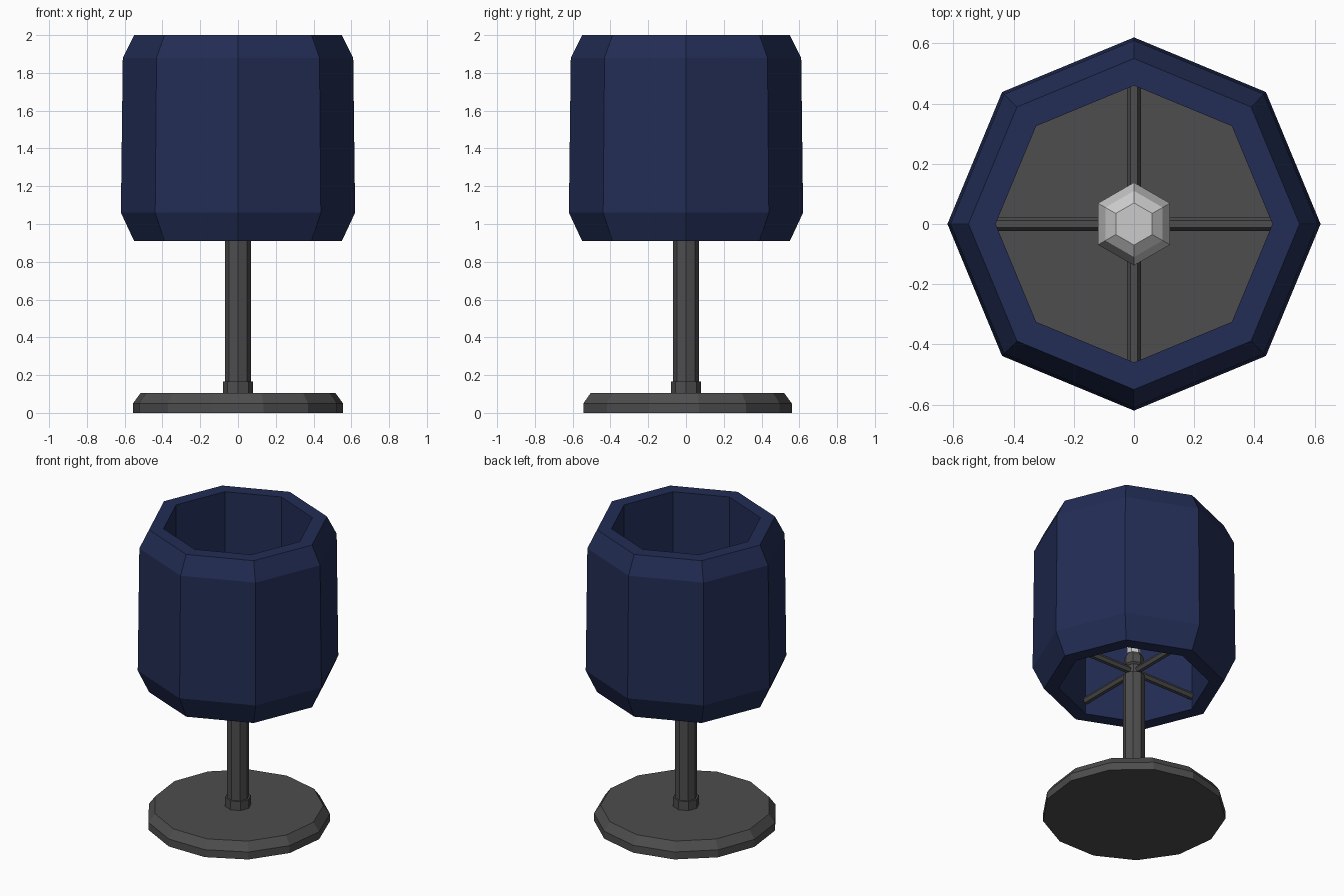
import bpy, bmesh
from math import pi, cos, sin
from mathutils import Matrix

if "Cube" in bpy.data.objects:
    bpy.data.objects.remove(bpy.data.objects["Cube"])


def material(name, rgb):
    m = bpy.data.materials.new(name)
    m.diffuse_color = (*rgb, 1)
    m.use_nodes = True
    m.node_tree.nodes["Principled BSDF"].inputs["Base Color"].default_value = m.diffuse_color
    return m


BLUE = material("navy_fabric", (0.016, 0.026, 0.09))
DARK = material("dark_metal", (0.075, 0.075, 0.075))


def finish(name, bm, mat):
    bmesh.ops.recalc_face_normals(bm, faces=bm.faces)
    me = bpy.data.meshes.new(name)
    bm.to_mesh(me)
    bm.free()
    if mat:
        me.materials.append(mat)
    ob = bpy.data.objects.new(name, me)
    bpy.context.collection.objects.link(ob)
    return ob


def lathe(name, profile, sides, mat=None, phase=pi / 2, closed=False):
    """Spin a (radius, z) profile into a faceted solid; capped, or a closed ring."""
    bm = bmesh.new()
    rings = [[bm.verts.new((r * cos(phase + 2 * pi * i / sides),
                            r * sin(phase + 2 * pi * i / sides), z))
              for i in range(sides)] for r, z in profile]
    pairs = list(zip(rings, rings[1:]))
    if closed:
        pairs.append((rings[-1], rings[0]))
    else:
        bm.faces.new(rings[0])
        bm.faces.new(rings[-1])
    for a, b in pairs:
        for i in range(sides):
            j = (i + 1) % sides
            bm.faces.new((a[i], a[j], b[j], b[i]))
    return finish(name, bm, mat)


# Base disc, collar and stem
lathe("base", [(0.56, 0), (0.56, 0.05), (0.52, 0.105)], 13, DARK)
lathe("stem_collar", [(0.08, 0.09), (0.08, 0.165)], 8, DARK)
lathe("stem", [(0.068, 0.1), (0.068, 0.97)], 8, DARK)

# Socket on top of the stem, and the bulb
lathe("socket", [(0.05, 0.96), (0.05, 1.03), (0.062, 1.04), (0.062, 1.09),
                 (0.045, 1.12)], 8, DARK)
lathe("bulb", [(0.04, 1.11), (0.045, 1.17), (0.12, 1.28), (0.138, 1.34),
               (0.11, 1.41), (0.07, 1.44)], 6)

# Octagonal shade: hollow, chamfered at both rims
lathe("shade", [(0.46, 0.91), (0.55, 0.91), (0.62, 1.06), (0.61, 1.88),
                (0.55, 2.0), (0.46, 2.0)], 8, BLUE, closed=True)

# Four spokes holding the shade
for k in range(4):
    bm = bmesh.new()
    bmesh.ops.create_cone(bm, cap_ends=True, segments=6, radius1=0.023,
                          radius2=0.023, depth=0.46)
    bm.transform(Matrix.Translation((0, 0, 1.0))
                 @ Matrix.Rotation(k * pi / 2, 4, 'Z')
                 @ Matrix.Translation((0.23, 0, 0))
                 @ Matrix.Rotation(pi / 2, 4, 'Y'))
    finish(f"shade_spoke_{k + 1}", bm, DARK)
